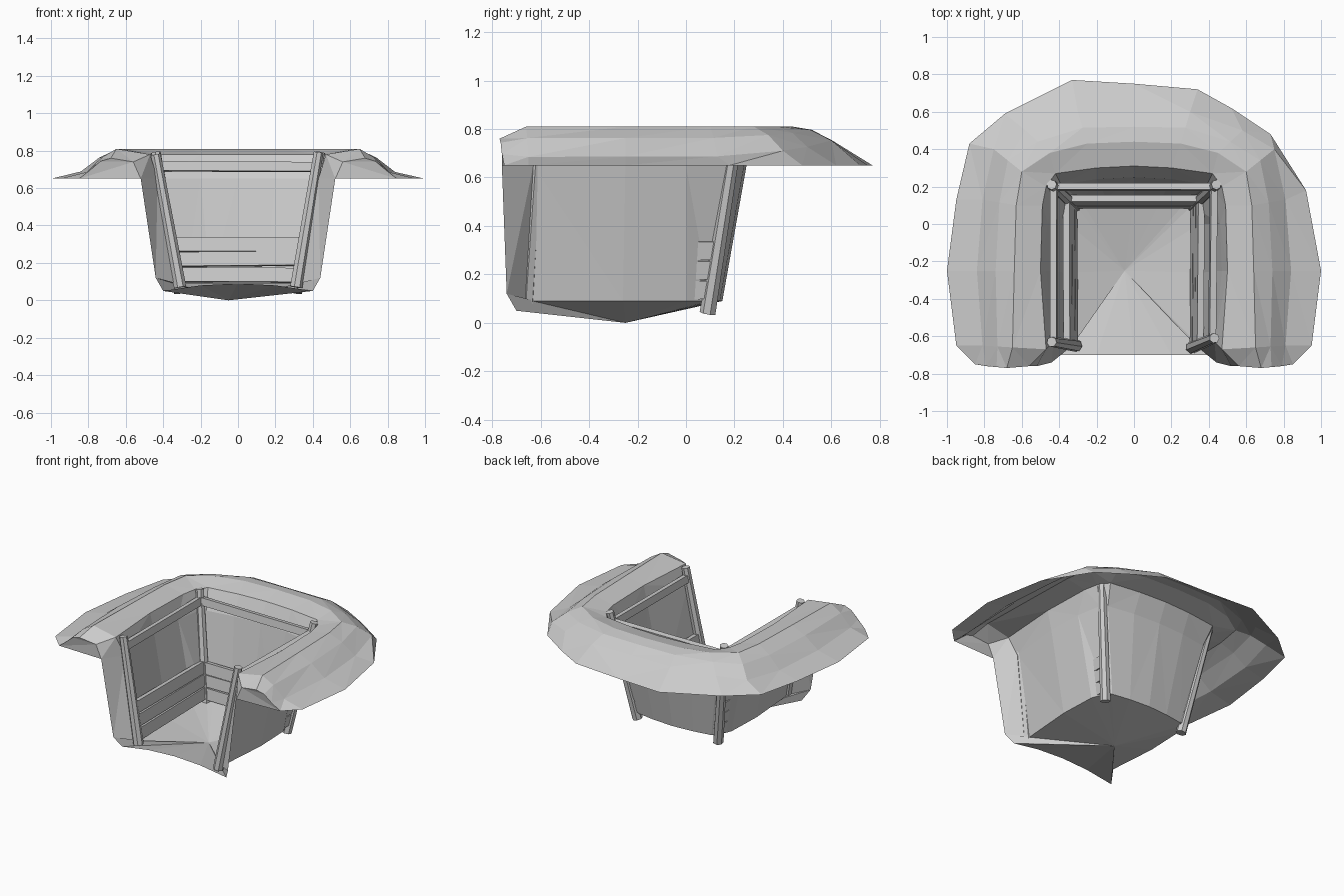
import bpy
import bmesh
import random
from mathutils import Vector

random.seed(4)

default_cube = bpy.data.objects.get("Cube")
if default_cube:
    bpy.data.objects.remove(default_cube, do_unlink=True)

clay = bpy.data.materials.new("plain_grey")
clay.use_nodes = True
grey = (0.6, 0.6, 0.6, 1)
clay.diffuse_color = grey
clay.node_tree.nodes["Principled BSDF"].inputs["Base Color"].default_value = grey


def finish(bm, name):
    """Turn a bmesh into a flat shaded, single colour object."""
    bmesh.ops.recalc_face_normals(bm, faces=bm.faces[:])
    mesh = bpy.data.meshes.new(name)
    bm.to_mesh(mesh)
    bm.free()
    mesh.materials.append(clay)
    obj = bpy.data.objects.new(name, mesh)
    bpy.context.collection.objects.link(obj)
    return obj


def mirrored(half):
    """Left half ending on the centre line, continued to the right side."""
    return half + [(-x, y) for x, y in reversed(half[:-1])]


def row(points, z, end_z=None):
    """Lift a plan outline to a height, with its own height at both ends."""
    last = len(points) - 1
    return [Vector((x, y, end_z if end_z and i in (0, last) else z))
            for i, (x, y) in enumerate(points)]


# Plan outlines of the horseshoe, from the left front end round the back
outer = [(-.85, -.75), (-.95, -.65), (-1, -.25), (-.95, .13), (-.88, .43),
         (-.69, .59), (-.33, .77), (0, .75), (.34, .72), (.52, .62),
         (.73, .48), (.92, .18), (1, -.25), (.95, -.65), (.85, -.75)]
slope = mirrored([(-.79, -.76), (-.81, -.65), (-.84, -.25), (-.81, .13),
                  (-.75, .4), (-.58, .5), (-.3, .6), (0, .6)])
ridge = mirrored([(-.68, -.77), (-.65, -.66), (-.64, -.25), (-.63, .1),
                  (-.6, .28), (-.45, .38), (-.25, .43), (0, .44)])
lip = mirrored([(-.56, -.76), (-.47, -.67), (-.5, -.25), (-.49, .1),
                (-.47, .2), (-.42, .27), (-.2, .3), (0, .31)])
wall_top = mirrored([(-.52, -.76), (-.43, -.63), (-.47, -.25), (-.46, 0),
                     (-.43, .18), (-.39, .21), (-.2, .24), (0, .25)])
wall_foot = mirrored([(-.44, -.74), (-.33, -.65), (-.36, -.26), (-.35, 0),
                      (-.31, .1), (-.28, .12), (-.15, .14), (0, .15)])

# Heights of the mound rows; the slope climbs towards the back
low = row(outer, .65)
mid = row(slope, .69, .7)
for p in mid:
    if p.y > .3:
        p.z += .2 * (p.y - .3)
    p.z += random.uniform(-.006, .006)
crest = row(ridge, .81, .76)
shoulder = [a.lerp(b, .5) + Vector((0, 0, .015)) for a, b in zip(mid, crest)]
rim = row(lip, .78, .74)
top = row(wall_top, .65)
foot = row(wall_foot, .09, .12)

# Earth mound and pit walls as one folded sheet
bm = bmesh.new()
grid = [[bm.verts.new(p) for p in r]
        for r in (low, mid, shoulder, crest, rim, top, foot)]
for a, b in zip(grid, grid[1:]):
    for i in range(len(a) - 1):
        bm.faces.new((a[i], a[i + 1], b[i + 1], b[i]))
for end in (0, -1):
    bm.faces.new([r[end] for r in grid[:6]])
bmesh.ops.triangulate(bm, faces=bm.faces[:])
finish(bm, "earth_mound")

# Sagging floor, a fan round its lowest point
bm = bmesh.new()
front = [Vector((x, -.7, z)) for x, z in
         ((.4, .05), (.2, .08), (0, .09), (-.2, .08), (-.4, .05))]
edge = foot + front
centre = Vector((-.05, -.25, 0))
ring = [p.lerp(centre, random.uniform(.4, .55)) for p in edge]
outside = [bm.verts.new(p) for p in edge]
inside = [bm.verts.new(p) for p in ring]
lowest = bm.verts.new(centre)
for i in range(len(edge)):
    j = (i + 1) % len(edge)
    bm.faces.new((outside[i], outside[j], inside[j], inside[i]))
    bm.faces.new((inside[i], inside[j], lowest))
bmesh.ops.triangulate(bm, faces=bm.faces[:])
finish(bm, "pit_floor")

# Leaning corner posts: foot point and head point
posts = {
    "front_right": (Vector((-.31, -.65, .07)), Vector((-.44, -.63, .78))),
    "back_right": (Vector((-.31, .09, .04)), Vector((-.44, .21, .79))),
    "back_left": (Vector((.31, .09, .04)), Vector((.44, .21, .79))),
    "front_left": (Vector((.31, -.66, .07)), Vector((.43, -.61, .79))),
}
for name, (base, head) in posts.items():
    axis = head - base
    bm = bmesh.new()
    bmesh.ops.create_cone(bm, cap_ends=True, segments=7, radius1=.034,
                          radius2=.027, depth=axis.length)
    post = finish(bm, name + "_post")
    post.rotation_euler = axis.to_track_quat("Z", "Y").to_euler()
    post.location = (base + head) / 2


def on_post(name, z):
    base, head = posts[name]
    return base.lerp(head, (z - base.z) / (head.z - base.z))


def board(name, a, b, bottom, height, thickness):
    """Plank between two posts, leaning with them and slightly crooked."""
    tilt = [random.uniform(-.006, .006) for _ in range(2)]
    corners = [on_post(a, bottom + tilt[0]), on_post(b, bottom + tilt[1]),
               on_post(b, bottom + height + tilt[1]),
               on_post(a, bottom + height + tilt[0])]
    normal = (corners[1] - corners[0]).cross(corners[3] - corners[0])
    shift = normal.normalized() * thickness / 2
    bm = bmesh.new()
    near = [bm.verts.new(p - shift) for p in corners]
    far = [bm.verts.new(p + shift) for p in corners]
    bm.faces.new(near)
    bm.faces.new(far)
    for i in range(4):
        j = (i + 1) % 4
        bm.faces.new((near[i], near[j], far[j], far[i]))
    finish(bm, name)


# Three low planks and a top rail on each side
order = list(posts)
for side, a, b in zip(("right", "back", "left"), order, order[1:]):
    for n in range(3):
        board(f"{side}_plank_{n + 1}", a, b, .1 + n * .083, .075, .035)
    board(side + "_top_rail", a, b, .69, .05, .035)
